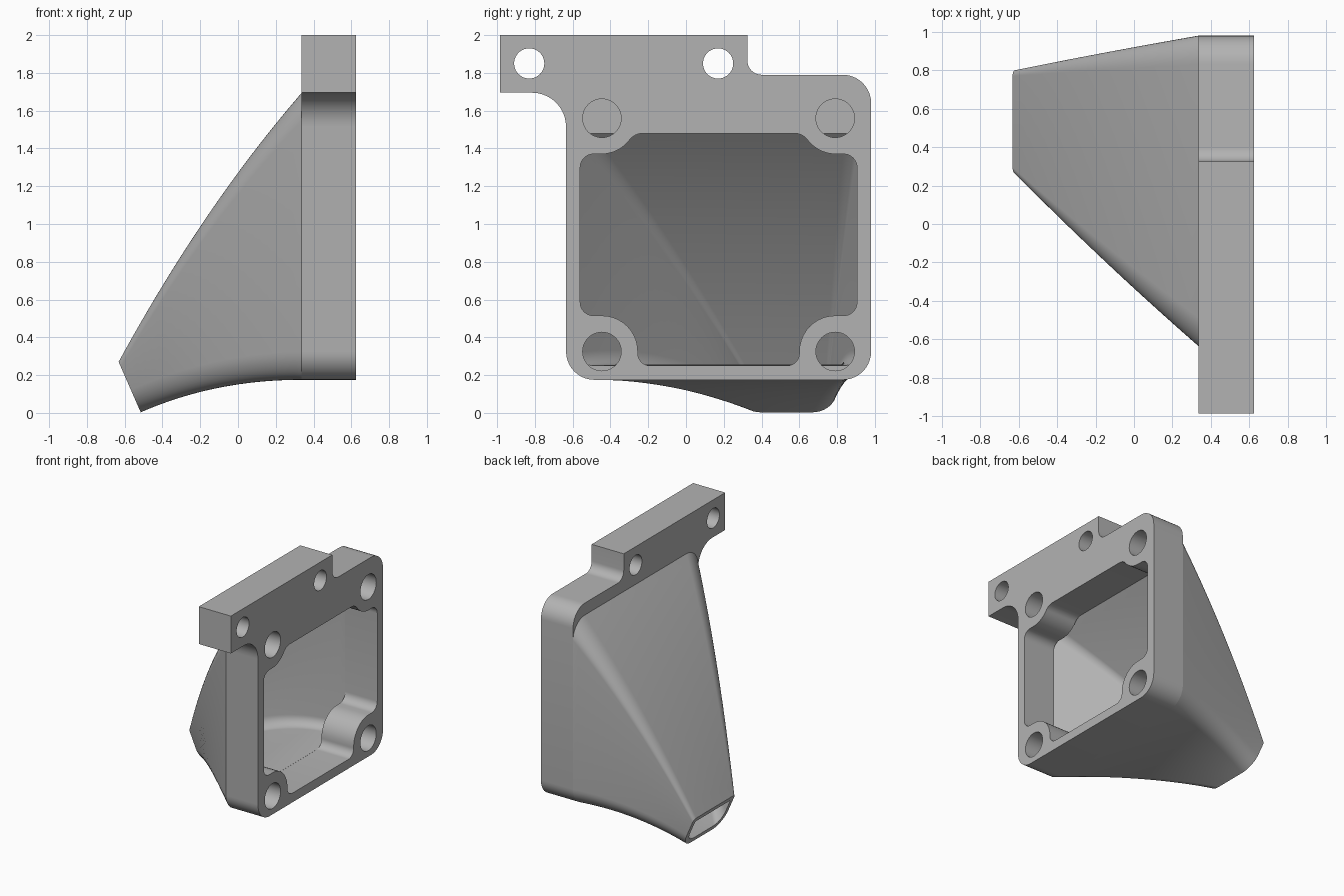
import bpy, bmesh
from math import sin, cos, pi, tan
from mathutils import Vector

if "Cube" in bpy.data.objects:
    bpy.data.objects.remove(bpy.data.objects["Cube"], do_unlink=True)

BACK, FACE = 0.335, 0.625      # plate thickness along x

grey = bpy.data.materials.new("plain grey")
grey.use_nodes = True
grey.diffuse_color = (0.45, 0.45, 0.45, 1)
grey.node_tree.nodes["Principled BSDF"].inputs["Base Color"].default_value = (0.45, 0.45, 0.45, 1)


def finish(bm, name):
    bmesh.ops.recalc_face_normals(bm, faces=bm.faces)
    mesh = bpy.data.meshes.new(name)
    bm.to_mesh(mesh)
    bm.free()
    mesh.materials.append(grey)
    ob = bpy.data.objects.new(name, mesh)
    bpy.context.collection.objects.link(ob)
    bpy.ops.object.select_all(action="DESELECT")
    ob.select_set(True)
    bpy.context.view_layer.objects.active = ob
    bpy.ops.object.shade_smooth_by_angle(angle=0.6)
    return ob


def rounded(corners, steps=10):
    """Turn (y, z, radius) corners into a filleted outline."""
    out = []
    for i, (y, z, r) in enumerate(corners):
        p = Vector((y, z))
        if r == 0:
            out.append(p)
            continue
        a = (Vector(corners[i - 1][:2]) - p).normalized()
        b = (Vector(corners[(i + 1) % len(corners)][:2]) - p).normalized()
        half = a.angle(b) / 2
        reach = r / tan(half)
        centre = p + (a + b).normalized() * r / sin(half)
        s, e = p + a * reach - centre, p + b * reach - centre
        sweep = s.angle(e)
        for k in range(steps + 1):
            f = k / steps
            out.append(centre + (s * sin((1 - f) * sweep) + e * sin(f * sweep)) / sin(sweep))
    return out


def circle(y, z, r, n=40):
    return [Vector((y + r * cos(2 * pi * k / n), z + r * sin(2 * pi * k / n))) for k in range(n)]


# Mounting plate: outline with hanger bar, window and bolt holes
outline = rounded([
    (-0.635, 0.175, 0.15), (0.98, 0.175, 0.15), (0.98, 1.79, 0.15),
    (0.325, 1.79, 0.075), (0.325, 2.0, 0), (-0.985, 2.0, 0),
    (-0.985, 1.695, 0), (-0.635, 1.695, 0.18)])

half_window = [(-0.27, 1.48, 0.09), (-0.36, 1.37, 0.19), (-0.56, 1.37, 0.07),
               (-0.56, 0.515, 0.07), (-0.255, 0.515, 0.19), (-0.255, 0.25, 0.065)]
window = rounded(half_window + [(0.345 - y, z, r) for y, z, r in reversed(half_window)])

loops = [outline, window]
loops += [circle(y, 1.85, 0.08) for y in (-0.83, 0.17)]
loops += [circle(y, z, 0.102) for y in (-0.445, 0.79) for z in (0.325, 1.56)]

bm = bmesh.new()
for loop in loops:
    verts = [bm.verts.new((BACK, p.x, p.y)) for p in loop]
    for i, v in enumerate(verts):
        bm.edges.new((verts[i - 1], v))
bmesh.ops.triangle_fill(bm, edges=bm.edges[:], use_beauty=True, normal=(1, 0, 0))
grown = bmesh.ops.extrude_face_region(bm, geom=bm.faces[:])["geom"]
bmesh.ops.translate(bm, vec=(FACE - BACK, 0, 0),
                    verts=[g for g in grown if isinstance(g, bmesh.types.BMVert)])
finish(bm, "mounting_plate")


# Hollow duct: rounded sections swept from the plate down to the slanted nozzle
def bezier(a, b, c, t):
    return Vector(a) * (1 - t) ** 2 + Vector(b) * 2 * t * (1 - t) + Vector(c) * t * t


def mix(a, b, t):
    return a + (b - a) * t


def section(t, inner, steps=10):
    low = bezier((BACK, 0.175), (-0.123, 0.175), (-0.515, 0.003), t)
    high = bezier((BACK, 1.692), (-0.185, 1.09), (-0.632, 0.27), t)
    y0, y1 = mix(-0.635, 0.265, t), mix(0.98, 0.80, t)
    r_low, r_high = mix(0.15, 0.13, t), mix(0.15, 0.03, t)
    if inner:
        wall = mix(0.07, 0.04, t)
        y0, y1 = y0 + wall, y1 - wall
        low, high = low.lerp(high, mix(0.05, 0.14, t)), low.lerp(high, 0.86)
        r_low, r_high = mix(0.07, 0.1, t), mix(0.07, 0.02, t)
    height = (high - low).length
    points = []
    for q, (sy, sz) in enumerate([(1, 1), (-1, 1), (-1, -1), (1, -1)]):
        r = r_high if sz > 0 else r_low
        cy = y1 - r if sy > 0 else y0 + r
        cz = height - r if sz > 0 else r
        for k in range(steps + 1):
            ang = (q + k / steps) * pi / 2
            pos = low.lerp(high, (cz + r * sin(ang)) / height)
            points.append((pos.x, cy + r * cos(ang), pos.y))
    return points


STEPS = 24
bm = bmesh.new()
stations = [(k / STEPS, False) for k in range(STEPS + 1)]
stations += [(k / STEPS, True) for k in reversed(range(STEPS + 1))]
rings = [[bm.verts.new(p) for p in section(t, inner)] for t, inner in stations]
for i, ring in enumerate(rings):
    prev = rings[i - 1]
    for j in range(len(ring)):
        bm.faces.new((prev[j - 1], prev[j], ring[j], ring[j - 1]))
finish(bm, "air_duct")
